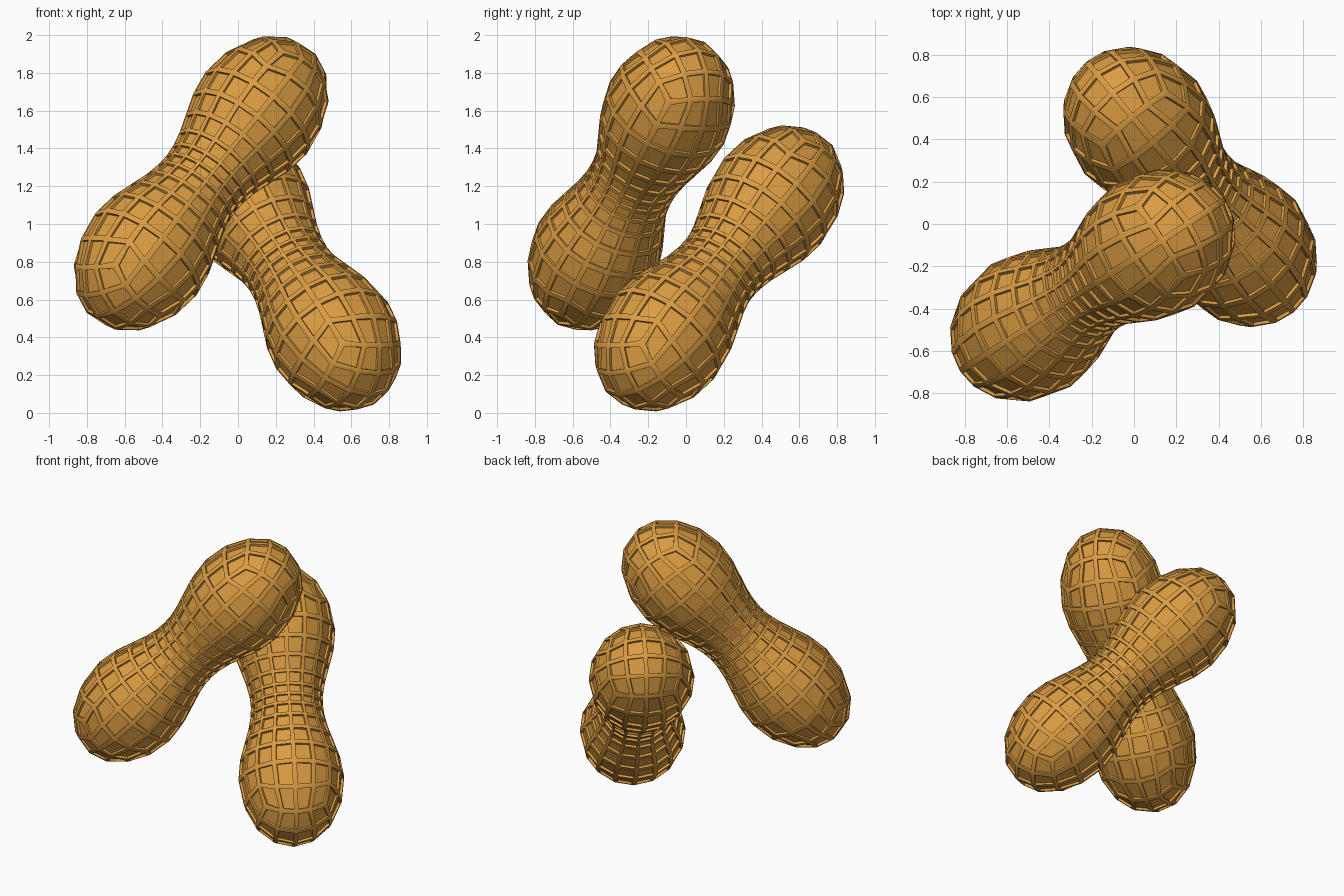
import bpy
import bmesh
from math import pi, tan, cos, sqrt
from mathutils import Vector

cube = bpy.data.objects.get("Cube")
if cube:
    bpy.data.objects.remove(cube, do_unlink=True)

shell = bpy.data.materials.new("peanut_shell_tan")
shell.use_nodes = True
COLOUR = (0.70, 0.33, 0.055, 1)
shell.diffuse_color = COLOUR
shell.node_tree.nodes["Principled BSDF"].inputs["Base Color"].default_value = COLOUR

LOBE_R, LOBE_LEN, WAIST_R, LOBE_AT = 0.345, 0.46, 0.235, 0.51
ROWS, LOBE_ROW = 7, 5          # rows per half, row where the lobe is widest


def shell_point(co):
    """Map a point of the gridded cube onto the two-lobed shell."""
    x, y = tan(co.x * pi / 4), tan(co.y * pi / 4)
    side = 1 if co.z >= 0 else -1
    k = abs(co.z) * ROWS
    if k > LOBE_ROW:           # rounded end
        h = tan((k - LOBE_ROW) / (ROWS - LOBE_ROW) * pi / 4)
        p = Vector((x, y, h)).normalized()
        return Vector((p.x * LOBE_R, p.y * LOBE_R, side * (LOBE_AT + p.z * LOBE_LEN)))
    t = k / LOBE_ROW           # waist
    s = 0.55 * t + 0.45 * t * t
    r = WAIST_R + (LOBE_R - WAIST_R) * (0.5 - 0.5 * cos(pi * s))
    p = Vector((x, y, 0)).normalized() * r
    return Vector((p.x, p.y, side * s * LOBE_AT))


def peanut(name, centre, axis):
    bm = bmesh.new()
    bmesh.ops.create_cube(bm, size=2)
    # Grid the cube: many rows along the length, four columns per side
    upright = [e for e in bm.edges if abs(e.verts[0].co.z - e.verts[1].co.z) > 1]
    bmesh.ops.subdivide_edges(bm, edges=upright, cuts=2 * ROWS - 1, use_grid_fill=True)
    level = [e for e in bm.edges if abs(e.verts[0].co.z - e.verts[1].co.z) < 0.01]
    bmesh.ops.subdivide_edges(bm, edges=level, cuts=3, use_grid_fill=True)
    for v in bm.verts:
        v.co = shell_point(v.co)
    bmesh.ops.recalc_face_normals(bm, faces=bm.faces)
    # Shallow pit in every cell
    for f in list(bm.faces):
        rim = 0.16 * sqrt(f.calc_area())
        bmesh.ops.inset_individual(bm, faces=[f], thickness=rim)
        bmesh.ops.inset_individual(bm, faces=[f], thickness=0.002, depth=-0.015)
    mesh = bpy.data.meshes.new(name)
    bm.to_mesh(mesh)
    bm.free()
    mesh.materials.append(shell)
    obj = bpy.data.objects.new(name, mesh)
    bpy.context.collection.objects.link(obj)
    obj.location = centre
    obj.rotation_euler = Vector(axis).to_track_quat('Z', 'Y').to_euler()
    bpy.ops.object.select_all(action='DESELECT')
    obj.select_set(True)
    bpy.context.view_layer.objects.active = obj
    bpy.ops.object.shade_smooth_by_angle(angle=pi / 6)


# Two peanuts leaning on each other
peanut("front_peanut", (-0.195, -0.29, 1.215), (0.71, 0.46, 0.91))
peanut("back_peanut", (0.265, 0.175, 0.765), (-0.57, 0.69, 0.87))
